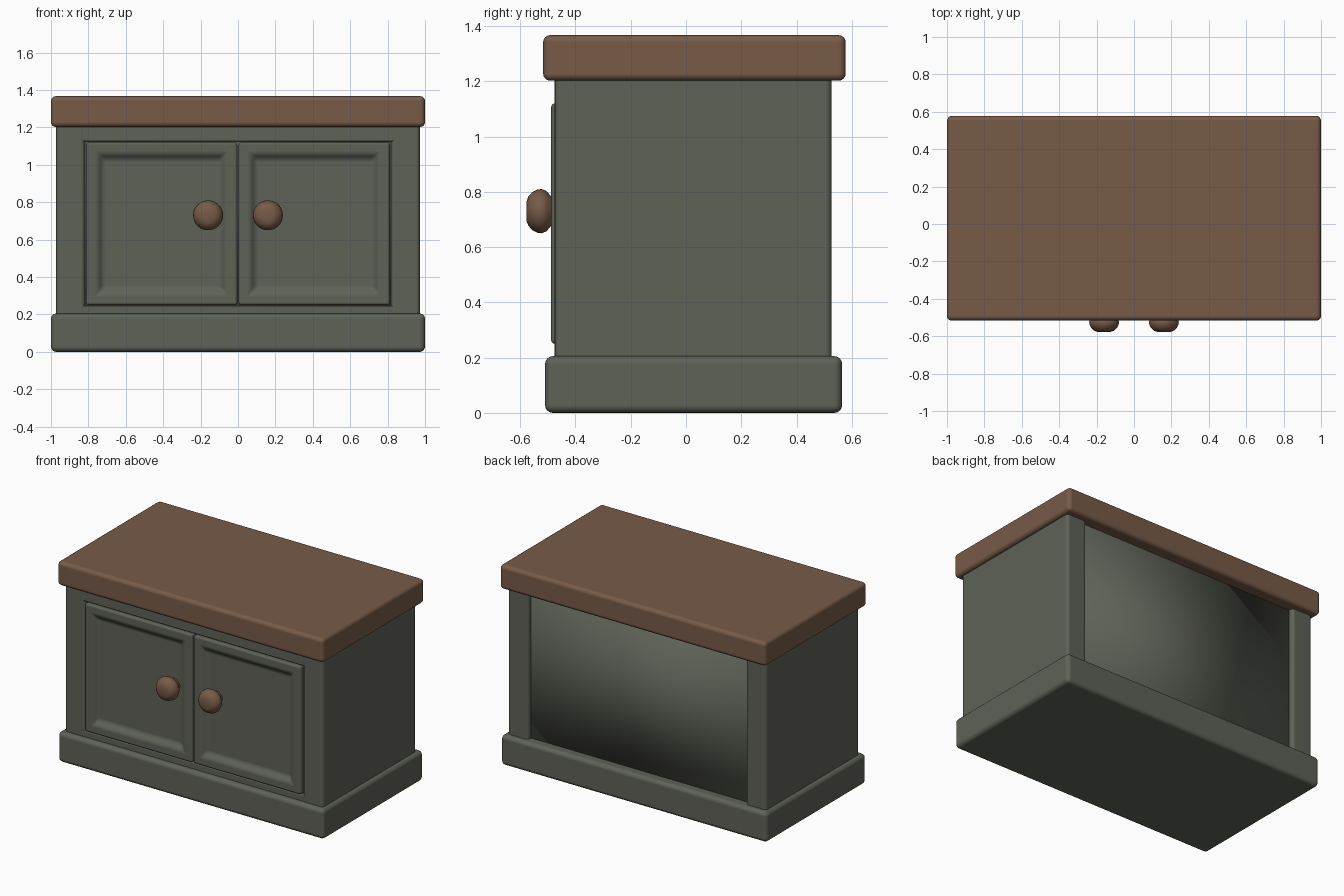
import bpy, bmesh, math
from mathutils import Matrix, Vector

if "Cube" in bpy.data.objects:
    bpy.data.objects.remove(bpy.data.objects["Cube"])


def material(name, rgb):
    m = bpy.data.materials.new(name)
    m.diffuse_color = (*rgb, 1)
    m.use_nodes = True
    m.node_tree.nodes["Principled BSDF"].inputs["Base Color"].default_value = m.diffuse_color
    return m


green = material("grey green paint", (0.112, 0.122, 0.095))
brown = material("brown wood", (0.185, 0.104, 0.064))


def finish(bm, name, mat, bevel=0.0):
    bmesh.ops.recalc_face_normals(bm, faces=bm.faces[:])
    for f in bm.faces:
        f.smooth = True
    me = bpy.data.meshes.new(name)
    bm.to_mesh(me)
    bm.free()
    me.materials.append(mat)
    ob = bpy.data.objects.new(name, me)
    bpy.context.collection.objects.link(ob)
    if bevel:
        mod = ob.modifiers.new("Soft edges", 'BEVEL')
        mod.width = bevel
        mod.segments = 4
        mod.limit_method = 'ANGLE'
        mod.angle_limit = math.radians(20)
        mod.harden_normals = True
    return ob


def box_mesh(lo, hi):
    lo, hi = Vector(lo), Vector(hi)
    bm = bmesh.new()
    bmesh.ops.create_cube(bm, size=1, matrix=Matrix.Translation((lo + hi) / 2)
                          @ Matrix.Diagonal((*(hi - lo), 1)))
    return bm


def box(name, lo, hi, mat, bevel):
    return finish(box_mesh(lo, hi), name, mat, bevel)


# Plinth, worktop and recessed core (its back is the back panel)
box("plinth", (-1, -0.51, 0), (1, 0.565, 0.205), green, 0.028)
box("worktop", (-1, -0.517, 1.202), (1, 0.578, 1.367), brown, 0.026)
box("core", (-0.9, -0.44, 0.1), (0.9, 0.495, 1.25), green, 0)

# Front rails above and below the doors
box("top_rail", (-0.85, -0.473, 1.125), (0.85, -0.42, 1.25), green, 0.006)
box("bottom_rail", (-0.85, -0.473, 0.15), (0.85, -0.42, 0.245), green, 0.006)


def door(name, x0, x1):
    bm = box_mesh((x0, -0.488, 0.25), (x1, -0.43, 1.12))
    front = [f for f in bm.faces if f.normal.y < -0.9]
    bmesh.ops.inset_region(bm, faces=front, thickness=0.085)
    bmesh.ops.inset_region(bm, faces=front, thickness=0.045, depth=-0.028)
    finish(bm, name, green, 0.014)


def knob(name, x):
    # Radius and depth pairs, turned about the front-back axis
    profile = [(0, -0.578), (0.035, -0.577), (0.052, -0.571), (0.068, -0.557),
               (0.078, -0.538), (0.08, -0.522), (0.073, -0.505),
               (0.055, -0.49), (0.045, -0.48), (0.045, -0.445)]
    bm = bmesh.new()
    verts = [bm.verts.new((r, y, 0)) for r, y in profile]
    edges = [bm.edges.new(p) for p in zip(verts, verts[1:])]
    bmesh.ops.spin(bm, geom=verts + edges, cent=(0, 0, 0), axis=(0, 1, 0),
                   angle=math.tau, steps=32, use_duplicate=False)
    bmesh.ops.remove_doubles(bm, verts=bm.verts[:], dist=0.0005)
    bmesh.ops.translate(bm, verts=bm.verts[:], vec=(x, 0, 0.73))
    finish(bm, name, brown)


# Mirrored sides, doors and knobs
for side, s in (("left", -1), ("right", 1)):
    xs = sorted((s * 0.818, s * 0.972))
    box(side + "_side", (xs[0], -0.475, 0.12), (xs[1], 0.527, 1.25), green, 0.022)
    xs = sorted((s * 0.004, s * 0.812))
    door(side + "_door", *xs)
    knob(side + "_knob", s * 0.16)
